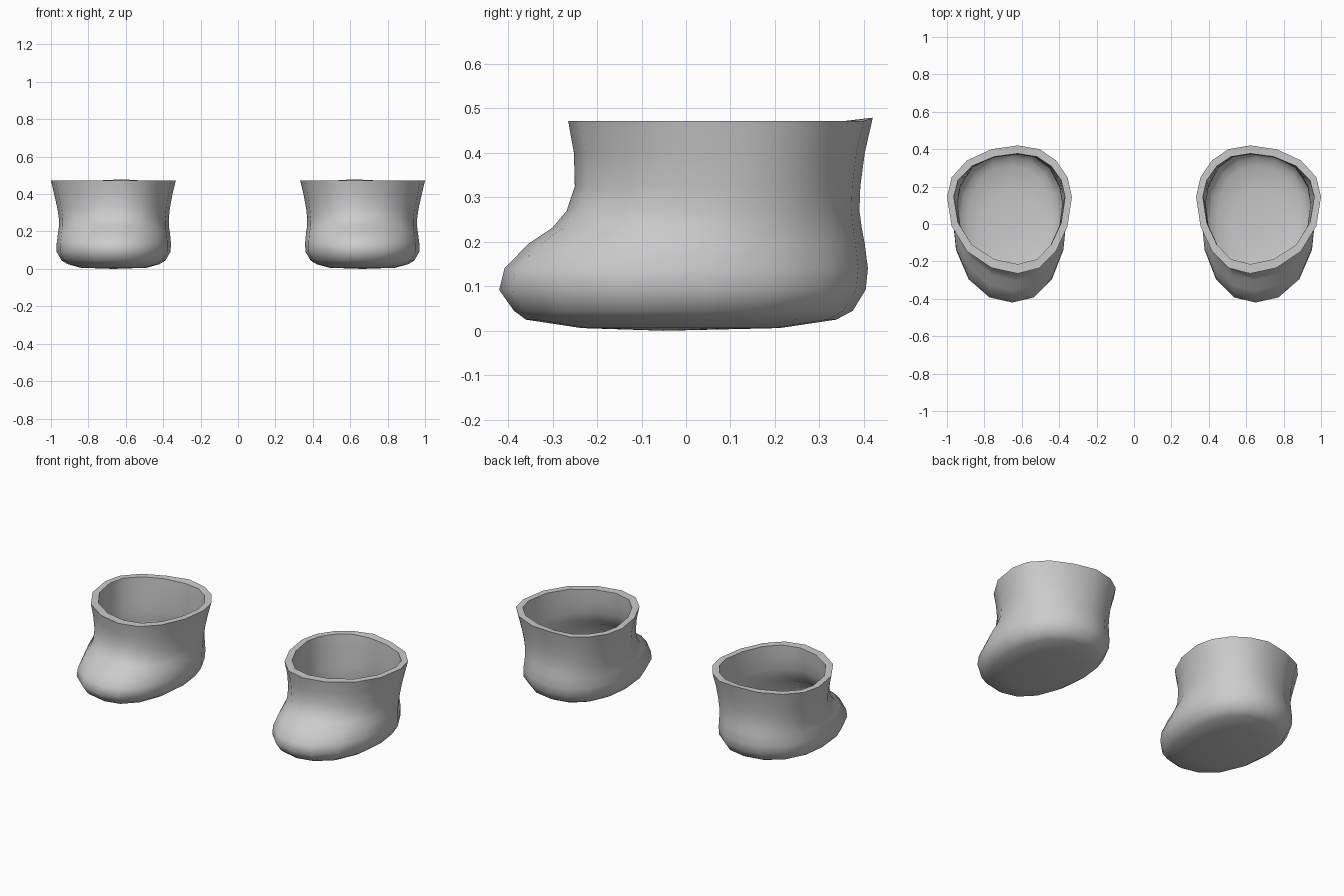
import bpy, bmesh, math

if "Cube" in bpy.data.objects:
    bpy.data.objects.remove(bpy.data.objects["Cube"])

SIDES = 16
CX = 0.665  # sideways centre of one boot

grey = bpy.data.materials.new("plain grey")
grey.diffuse_color = (0.6, 0.6, 0.6, 1)
grey.use_nodes = True
grey.node_tree.nodes["Principled BSDF"].inputs["Base Color"].default_value = grey.diffuse_color

# Outer rings: z, inner x, outer x, front y, back y, y of widest point,
# apex shift, fullness of the outline (2 is an ellipse)
OUTER = [
    (0.472, 0.332, 1.000, -0.265, 0.420, 0.145, -0.045, 2.03),
    (0.400, 0.350, 0.983, -0.252, 0.402, 0.140, -0.043, 2.05),
    (0.325, 0.364, 0.966, -0.250, 0.392, 0.130, -0.040, 2.08),
    (0.270, 0.370, 0.958, -0.268, 0.390, 0.120, -0.032, 2.10),
    (0.232, 0.370, 0.957, -0.300, 0.395, 0.100, -0.025, 2.12),
    (0.195, 0.364, 0.962, -0.355, 0.402, 0.070, -0.018, 2.15),
    (0.140, 0.359, 0.969, -0.408, 0.409, 0.045, -0.015, 2.20),
    (0.092, 0.360, 0.970, -0.420, 0.404, 0.040, -0.015, 2.20),
    (0.045, 0.388, 0.943, -0.387, 0.375, 0.030, -0.015, 2.20),
    (0.025, 0.420, 0.910, -0.360, 0.338, 0.010, -0.015, 2.20),
    (0.006, 0.490, 0.840, -0.235, 0.210, 0.000, -0.010, 2.10),
]

# Lining: thick lip at the top, thin wall below, insole just above the sole
LIP = [0.036, 0.024, 0.014, 0.012, 0.012, 0.012, 0.014, 0.016, 0.018, 0.020, 0.02]
LINING = [(z + (0.0 if k < 8 else 0.018), x0 + t, x1 - t, f + t * 1.4, b - t * 1.2, c, s, p)
          for k, (t, (z, x0, x1, f, b, c, s, p)) in enumerate(zip(LIP, OUTER))]


def add_ring(bm, ring, side):
    z, x0, x1, front, back, mid, shift, power = ring
    verts = []
    for i in range(SIDES):
        a = 2 * math.pi * i / SIDES
        c, s = math.cos(a), math.sin(a)
        r = (abs(c) ** power + abs(s) ** power) ** (-1 / power)
        x = (x0 + x1) / 2 + (x1 - x0) / 2 * c * r + shift * s ** 4
        y = mid + s * r * ((back - mid) if s > 0 else (mid - front))
        verts.append(bm.verts.new((side * x, y, z)))
    return verts


def make_boot(name, side):
    bm = bmesh.new()
    # One continuous skin: outer sole, up the wall, over the rim, down the lining
    rings = [add_ring(bm, r, side) for r in OUTER[::-1] + LINING]
    for low, high in zip(rings, rings[1:]):
        for i in range(SIDES):
            j = (i + 1) % SIDES
            bm.faces.new((low[i], low[j], high[j], high[i]))
    # Sole and insole caps
    for ring, z in ((rings[0], 0.0), (rings[-1], 0.02)):
        centre = bm.verts.new((side * CX, -0.05, z))
        for i in range(SIDES):
            bm.faces.new((ring[i], ring[(i + 1) % SIDES], centre))
    # Slightly raised heel tip of the rim
    rings[len(OUTER) - 1][SIDES // 4].co.z += 0.007
    bmesh.ops.recalc_face_normals(bm, faces=bm.faces[:])
    mesh = bpy.data.meshes.new(name)
    bm.to_mesh(mesh)
    bm.free()
    mesh.materials.append(grey)
    boot = bpy.data.objects.new(name, mesh)
    bpy.context.collection.objects.link(boot)
    bpy.ops.object.select_all(action='DESELECT')
    boot.select_set(True)
    bpy.context.view_layer.objects.active = boot
    bpy.ops.object.shade_smooth_by_angle(angle=math.radians(60))


make_boot("right_boot", 1)
make_boot("left_boot", -1)
